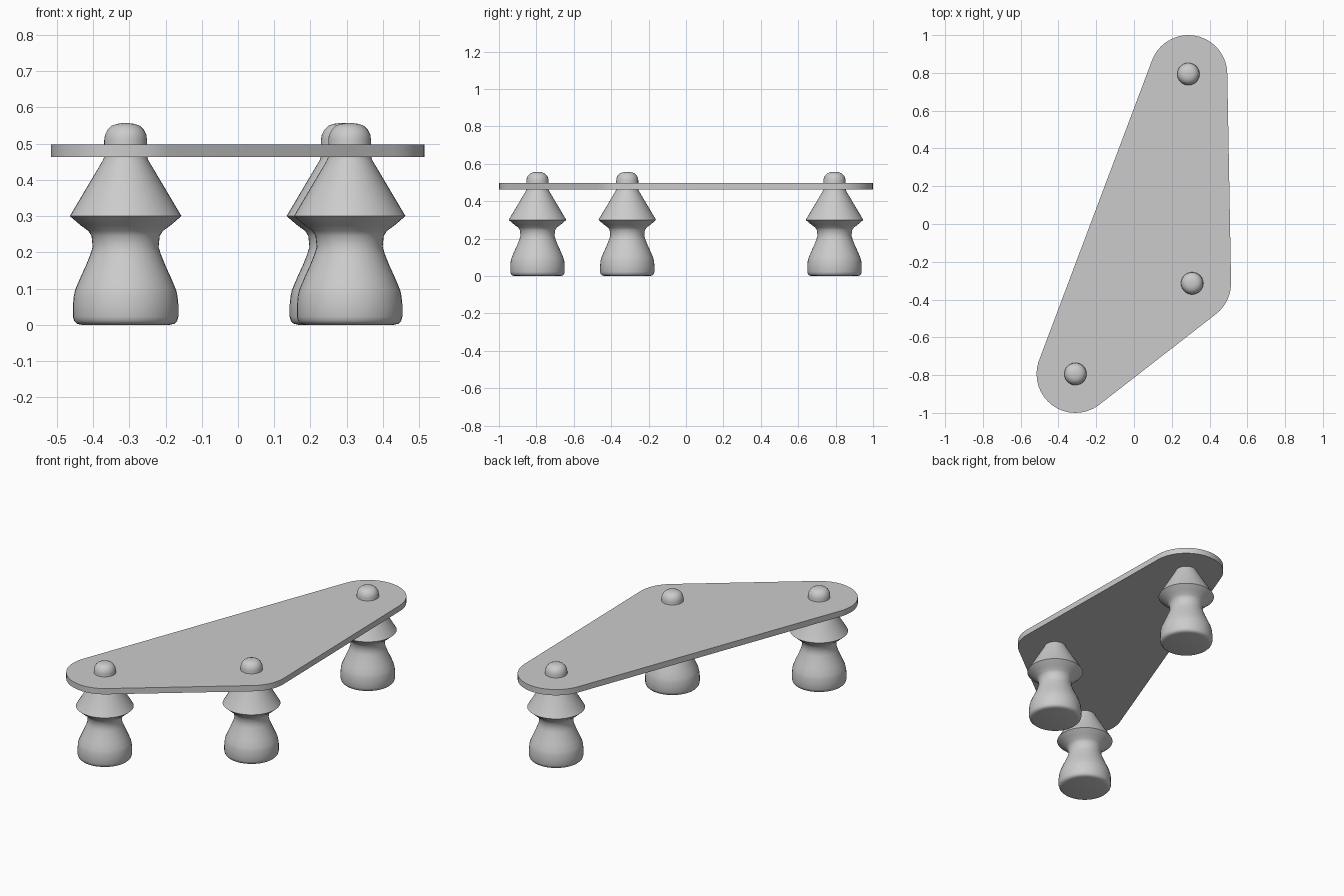
import bpy, bmesh
from math import cos, sin, pi
from mathutils import Vector
from mathutils.geometry import convex_hull_2d

if "Cube" in bpy.data.objects:
    bpy.data.objects.remove(bpy.data.objects["Cube"])

POSTS = {"back_post": (0.288, 0.794), "right_post": (0.308, -0.314), "left_post": (-0.31, -0.794)}
R = 0.206                      # plate corner radius
Z0, Z1 = 0.463, 0.497          # plate underside and top


def finish(bm, name, angle):
    bmesh.ops.recalc_face_normals(bm, faces=bm.faces)
    mesh = bpy.data.meshes.new(name)
    bm.to_mesh(mesh)
    bm.free()
    obj = bpy.data.objects.new(name, mesh)
    bpy.context.collection.objects.link(obj)
    bpy.ops.object.select_all(action='DESELECT')
    obj.select_set(True)
    bpy.context.view_layer.objects.active = obj
    bpy.ops.object.shade_smooth_by_angle(angle=angle)
    return obj


# Plate: hull around three round corners, extruded
points = [Vector((x + R * cos(2 * pi * i / 40), y + R * sin(2 * pi * i / 40)))
          for x, y in POSTS.values() for i in range(40)]
bm = bmesh.new()
base = bm.faces.new([bm.verts.new((points[i].x, points[i].y, Z0)) for i in convex_hull_2d(points)])
side = bmesh.ops.extrude_face_region(bm, geom=[base], use_keep_orig=True)
bmesh.ops.translate(bm, vec=(0, 0, Z1 - Z0),
                    verts=[g for g in side["geom"] if isinstance(g, bmesh.types.BMVert)])
finish(bm, "plate", 0.6)

# Turned post profile (radius, height), from foot to domed peg
PROFILE = [(0, 0), (0.122, 0), (0.135, 0.003), (0.142, 0.010), (0.1455, 0.022),
           (0.1455, 0.055), (0.143, 0.080), (0.139, 0.097), (0.125, 0.130),
           (0.109, 0.165), (0.097, 0.195), (0.091, 0.215), (0.094, 0.245),
           (0.103, 0.259), (0.125, 0.275), (0.154, 0.300), (0.148, 0.310), (0.062, 0.455),
           (0.059, 0.465), (0.059, 0.510), (0.057, 0.524), (0.050, 0.538),
           (0.039, 0.549), (0.025, 0.554), (0.012, 0.556), (0, 0.556)]

# Posts: spin the profile at each corner
for name, (x, y) in POSTS.items():
    bm = bmesh.new()
    verts = [bm.verts.new((r, 0, z)) for r, z in PROFILE]
    edges = [bm.edges.new(pair) for pair in zip(verts, verts[1:])]
    bmesh.ops.spin(bm, geom=verts + edges, axis=(0, 0, 1), cent=(0, 0, 0),
                   angle=2 * pi, steps=40)
    bmesh.ops.remove_doubles(bm, verts=bm.verts, dist=0.0005)
    finish(bm, name, 0.8).location = (x, y, 0)
